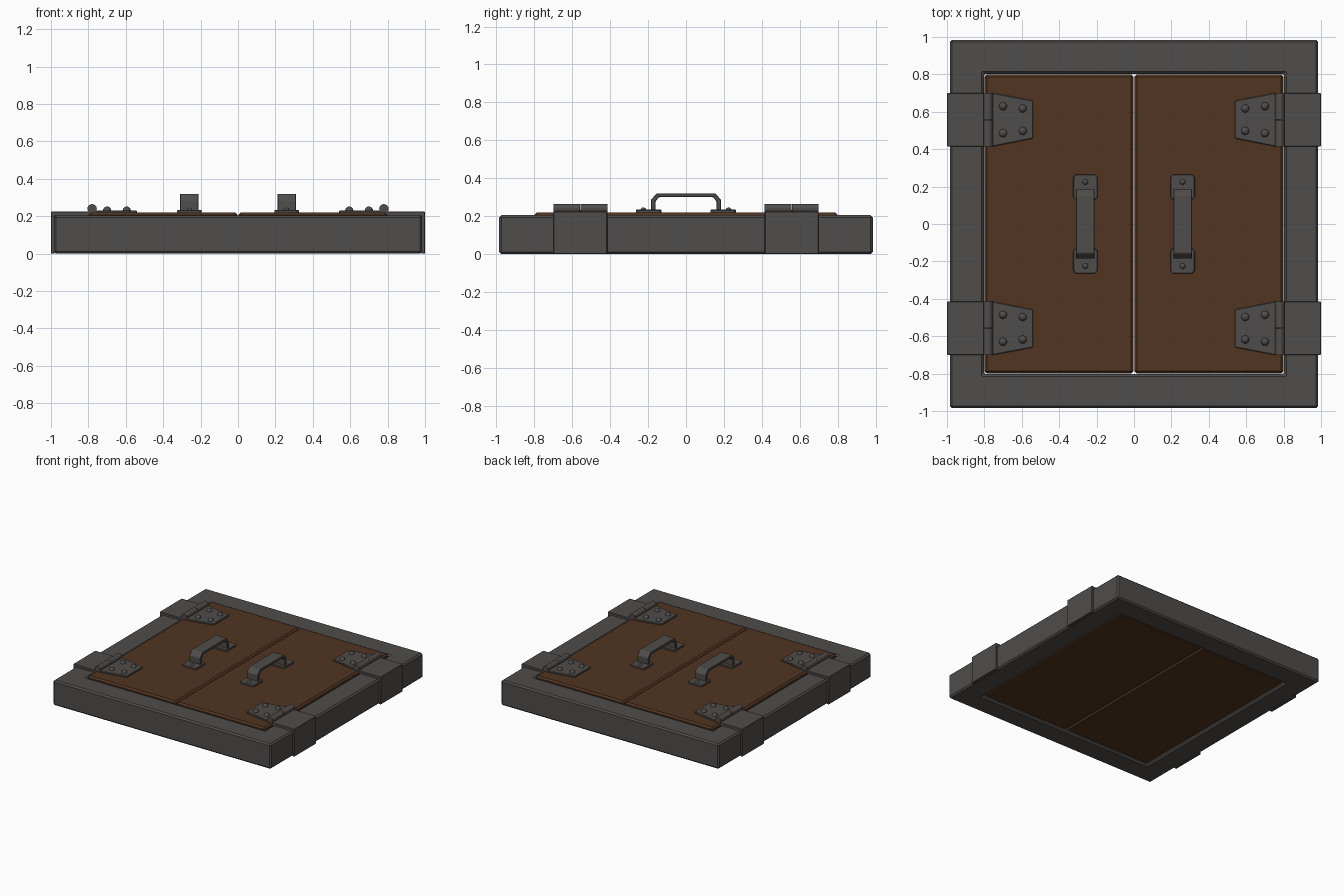
import bpy, bmesh, math
from mathutils import Vector

cube = bpy.data.objects.get("Cube")
if cube:
    bpy.data.objects.remove(cube, do_unlink=True)


def material(name, rgb):
    m = bpy.data.materials.new(name)
    m.use_nodes = True
    m.diffuse_color = (*rgb, 1)
    m.node_tree.nodes["Principled BSDF"].inputs["Base Color"].default_value = (*rgb, 1)
    return m


IRON = material("dark iron", (0.08, 0.074, 0.07))
WOOD = material("brown wood", (0.082, 0.035, 0.015))


def finish(name, bm, mat, bevel=0, smooth=False):
    bmesh.ops.recalc_face_normals(bm, faces=bm.faces)
    me = bpy.data.meshes.new(name)
    bm.to_mesh(me)
    bm.free()
    me.materials.append(mat)
    ob = bpy.data.objects.new(name, me)
    bpy.context.collection.objects.link(ob)
    if bevel:
        mod = ob.modifiers.new("edge bevel", 'BEVEL')
        mod.width = bevel
        mod.segments = 1
        mod.limit_method = 'ANGLE'
    if smooth:
        bpy.ops.object.select_all(action='DESELECT')
        ob.select_set(True)
        bpy.context.view_layer.objects.active = ob
        bpy.ops.object.shade_smooth_by_angle(angle=math.radians(35))
    return ob


def prism(name, points, offset, mat, bevel=0):
    """Extrude a closed outline along an offset vector."""
    bm = bmesh.new()
    face = bm.faces.new([bm.verts.new(p) for p in points])
    ext = bmesh.ops.extrude_face_region(bm, geom=[face])
    verts = [g for g in ext["geom"] if isinstance(g, bmesh.types.BMVert)]
    bmesh.ops.translate(bm, verts=verts, vec=Vector(offset))
    return finish(name, bm, mat, bevel)


def box(name, x, y, z, mat, bevel=0):
    pts = [(x[0], y[0], z[0]), (x[1], y[0], z[0]), (x[1], y[1], z[0]), (x[0], y[1], z[0])]
    return prism(name, pts, (0, 0, z[1] - z[0]), mat, bevel)


def bolt(name, x, y, z, r):
    """Low dome bolt head."""
    bm = bmesh.new()
    bmesh.ops.create_uvsphere(bm, u_segments=12, v_segments=8, radius=r)
    low = [v for v in bm.verts if v.co.z < -0.001]
    bmesh.ops.delete(bm, geom=low, context='VERTS')
    bmesh.ops.translate(bm, verts=bm.verts, vec=(x, y, z))
    finish(name, bm, IRON, smooth=True)


# Square frame ring with an open centre
bm = bmesh.new()
rings = []
for half, z in ((0.985, 0), (0.985, 0.205), (0.803, 0.205), (0.803, 0)):
    rings.append([bm.verts.new((sx * half, sy * half, z))
                  for sx, sy in ((-1, -1), (1, -1), (1, 1), (-1, 1))])
for a, b in zip(rings, rings[1:] + rings[:1]):
    for i in range(4):
        j = (i + 1) % 4
        bm.faces.new((a[i], a[j], b[j], b[i]))
finish("frame", bm, IRON, bevel=0.012)

for s, side in ((1, "left"), (-1, "right")):
    # Door leaf
    box(side + "_door", sorted((s * 0.002, s * 0.8)), (-0.8, 0.8), (0.01, 0.22), WOOD, 0.013)

    # Handle: chamfered strap between two bolted feet
    hx = s * 0.26
    outer = [(-0.185, 0.225), (-0.185, 0.285), (-0.155, 0.32)]
    inner = [(-0.16, 0.225), (-0.16, 0.28), (-0.142, 0.3)]
    outline = outer + [(-y, z) for y, z in reversed(outer)]
    outline += [(-y, z) for y, z in inner] + list(reversed(inner))
    prism(side + "_handle", [(hx - 0.05, y, z) for y, z in outline], (0.1, 0, 0), IRON, 0.003)
    for e, end in ((1, "back"), (-1, "front")):
        w, c = 0.065, 0.014
        foot = [(-w, 0.13 + c), (-w + c, 0.13), (w - c, 0.13), (w, 0.13 + c),
                (w, 0.265 - c), (w - c, 0.265), (-w + c, 0.265), (-w, 0.265 - c)]
        prism(f"{side}_{end}_handle_foot", [(hx + x, e * y, 0.215) for x, y in foot],
              (0, 0, 0.019), IRON, 0.003)
        bolt(f"{side}_{end}_handle_bolt", hx, e * 0.225, 0.23, 0.016)

        # Hinge: bracket wrapped over the frame edge
        tag = f"{side}_{end}_hinge"
        y0, y1 = 0.415, 0.7
        bracket = [(0.77, 0.2), (0.98, 0.2), (0.98, 0), (1.0, 0), (1.0, 0.225), (0.77, 0.225)]
        prism(tag + "_bracket", [(s * x, e * y0, z) for x, z in bracket],
              (0, e * (y1 - y0), 0), IRON, 0.003)
        # Tapered leaf on the door
        leaf = [(0.775, y0), (0.75, y0), (0.54, 0.457), (0.54, 0.66), (0.75, y1), (0.775, y1)]
        prism(tag + "_leaf", [(s * x, e * y, 0.212) for x, y in leaf],
              (0, 0, 0.02), IRON, 0.004)
        # Two knuckles on one axis
        mid = (y0 + y1) / 2
        for k, (a, b) in enumerate(((y0, mid - 0.001), (mid + 0.001, y1))):
            bm = bmesh.new()
            bmesh.ops.create_cone(bm, cap_ends=True, segments=16, radius1=0.025,
                                  radius2=0.025, depth=b - a)
            for v in bm.verts:
                x, y, z = v.co
                v.co = (s * 0.78 + x, e * (a + b) / 2 + z, 0.24 + y)
            finish(f"{tag}_knuckle_{k + 1}", bm, IRON, smooth=True)
        # Bolts
        for k, (bx, dy) in enumerate(((0.7, 0.072), (0.7, -0.072), (0.595, 0.06), (0.595, -0.06))):
            bolt(f"{tag}_bolt_{k + 1}", s * bx, e * (mid + dy), 0.23, 0.022)
